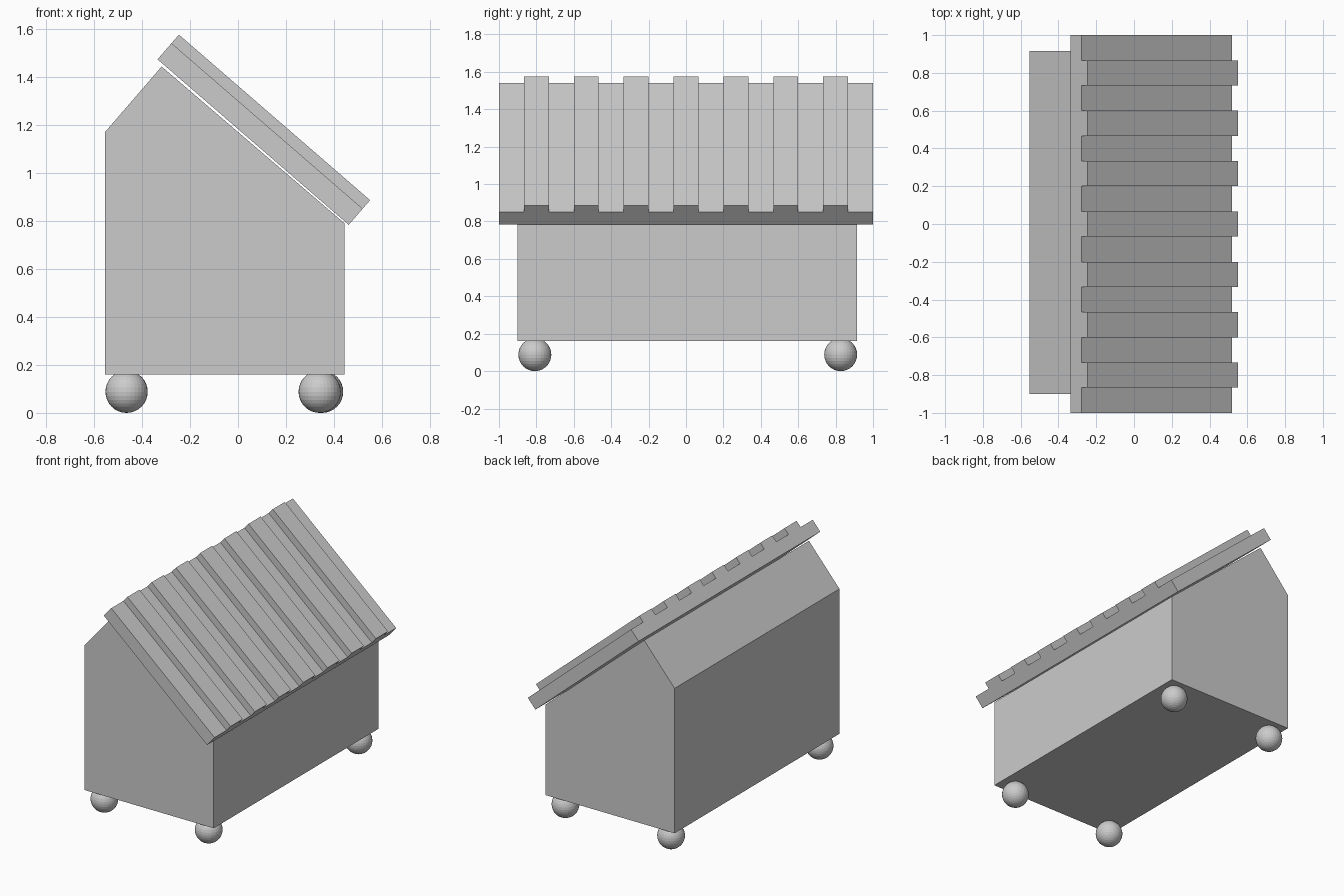
import bpy, bmesh
from mathutils import Vector

if "Cube" in bpy.data.objects:
    bpy.data.objects.remove(bpy.data.objects["Cube"])


def prism(name, profile, sweep):
    """Extrude a closed planar profile along a vector into a solid."""
    bm = bmesh.new()
    face = bm.faces.new([bm.verts.new(p) for p in profile])
    ret = bmesh.ops.extrude_face_region(bm, geom=[face], use_keep_orig=True)
    moved = [g for g in ret["geom"] if isinstance(g, bmesh.types.BMVert)]
    bmesh.ops.translate(bm, verts=moved, vec=sweep)
    bmesh.ops.recalc_face_normals(bm, faces=bm.faces)
    mesh = bpy.data.meshes.new(name)
    bm.to_mesh(mesh)
    bm.free()
    obj = bpy.data.objects.new(name, mesh)
    bpy.context.collection.objects.link(obj)
    return obj


# Bin body: five-sided end profile swept along y
Y0, Y1 = -0.90, 0.915
section = [(-0.553, 0.16), (0.443, 0.16), (0.443, 0.79), (-0.318, 1.442), (-0.553, 1.17)]
prism("body", [(x, Y0, z) for x, z in section], (0, Y1 - Y0, 0))

# Corrugated sloping lid: comb-shaped profile swept down the slope
high, low = Vector((-0.335, 0, 1.472)), Vector((0.461, 0, 0.783))
slope = low - high
normal = Vector((-slope.z, 0, slope.x)).normalized()
BASE, RIDGE, STRIPS = 0.089, 0.136, 15
step = 2 / STRIPS
comb = [(-1, 0)]
for i in range(STRIPS):
    h = RIDGE if i % 2 else BASE
    comb += [(-1 + i * step, h), (-1 + (i + 1) * step, h)]
comb.append((1, 0))
prism("lid", [high + normal * h + Vector((0, y, 0)) for y, h in comb], slope)

# Four ball casters
for end, y, right_x in (("front", -0.808, 0.34), ("back", 0.827, 0.35)):
    for side, x in (("left", -0.464), ("right", right_x)):
        bpy.ops.mesh.primitive_uv_sphere_add(segments=32, ring_count=16, radius=0.088,
                                             location=(x, y, 0.088))
        bpy.context.object.name = f"caster_{end}_{side}"
